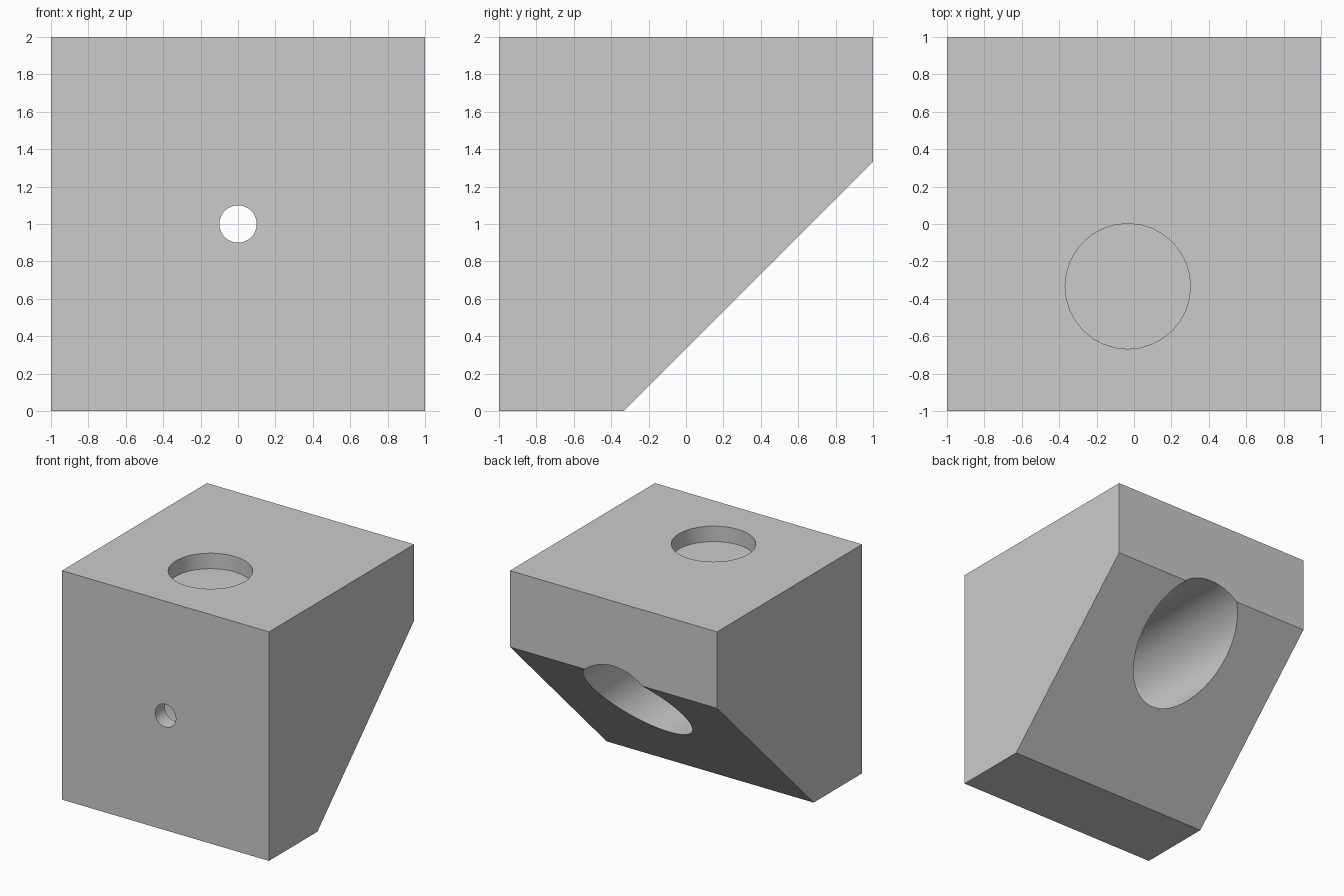
import bpy
import math

cube = bpy.data.objects.get("Cube")
if cube:
    bpy.data.objects.remove(cube, do_unlink=True)

grey = bpy.data.materials.new("plain_grey")
grey.use_nodes = True
colour = (0.6, 0.6, 0.6, 1)
grey.diffuse_color = colour
grey.node_tree.nodes["Principled BSDF"].inputs["Base Color"].default_value = colour


def block_from_profile(name, profile, half_width):
    """Extrude a (y, z) outline along x."""
    n = len(profile)
    verts = [(x, y, z) for x in (-half_width, half_width) for y, z in profile]
    faces = [tuple(reversed(range(n))), tuple(range(n, 2 * n))]
    faces += [(i, (i + 1) % n, n + (i + 1) % n, n + i) for i in range(n)]
    mesh = bpy.data.meshes.new(name)
    mesh.from_pydata(verts, [], faces)
    mesh.materials.append(grey)
    obj = bpy.data.objects.new(name, mesh)
    bpy.context.collection.objects.link(obj)
    return obj


def drill(target, name, radius, depth, centre, tilt=0.0, sides=64):
    """Cut a round hole into the target and drop the cutter."""
    bpy.ops.mesh.primitive_cylinder_add(vertices=sides, radius=radius, depth=depth,
                                        location=centre, rotation=(tilt, 0, 0))
    cutter = bpy.context.object
    cutter.name = name
    cutter.hide_render = True
    cutter.data.materials.append(grey)
    mod = target.modifiers.new(name, "BOOLEAN")
    mod.operation = "DIFFERENCE"
    mod.solver = "EXACT"
    mod.object = cutter
    bpy.ops.object.select_all(action="DESELECT")
    bpy.context.view_layer.objects.active = target
    target.select_set(True)
    bpy.ops.object.modifier_apply(modifier=mod.name)
    bpy.data.objects.remove(cutter, do_unlink=True)


# Block with its lower back corner sliced off
outline = [(-1, 0), (-0.333, 0), (1, 1.333), (1, 2), (-1, 2)]
block = block_from_profile("bored_block", outline, 1)

# Shallow round pocket in the top
drill(block, "top_pocket", 0.335, 0.27, (-0.033, -0.333, 2), sides=32)

# Wide bore from the back, stopping short of the front wall
drill(block, "back_bore", 0.433, 2.867, (0, 0.567, 1), tilt=math.pi / 2)

# Small hole through the front wall
drill(block, "front_hole", 0.1, 0.6, (0, -1, 1), tilt=math.pi / 2, sides=32)

bpy.ops.object.shade_smooth_by_angle(angle=math.radians(30))
